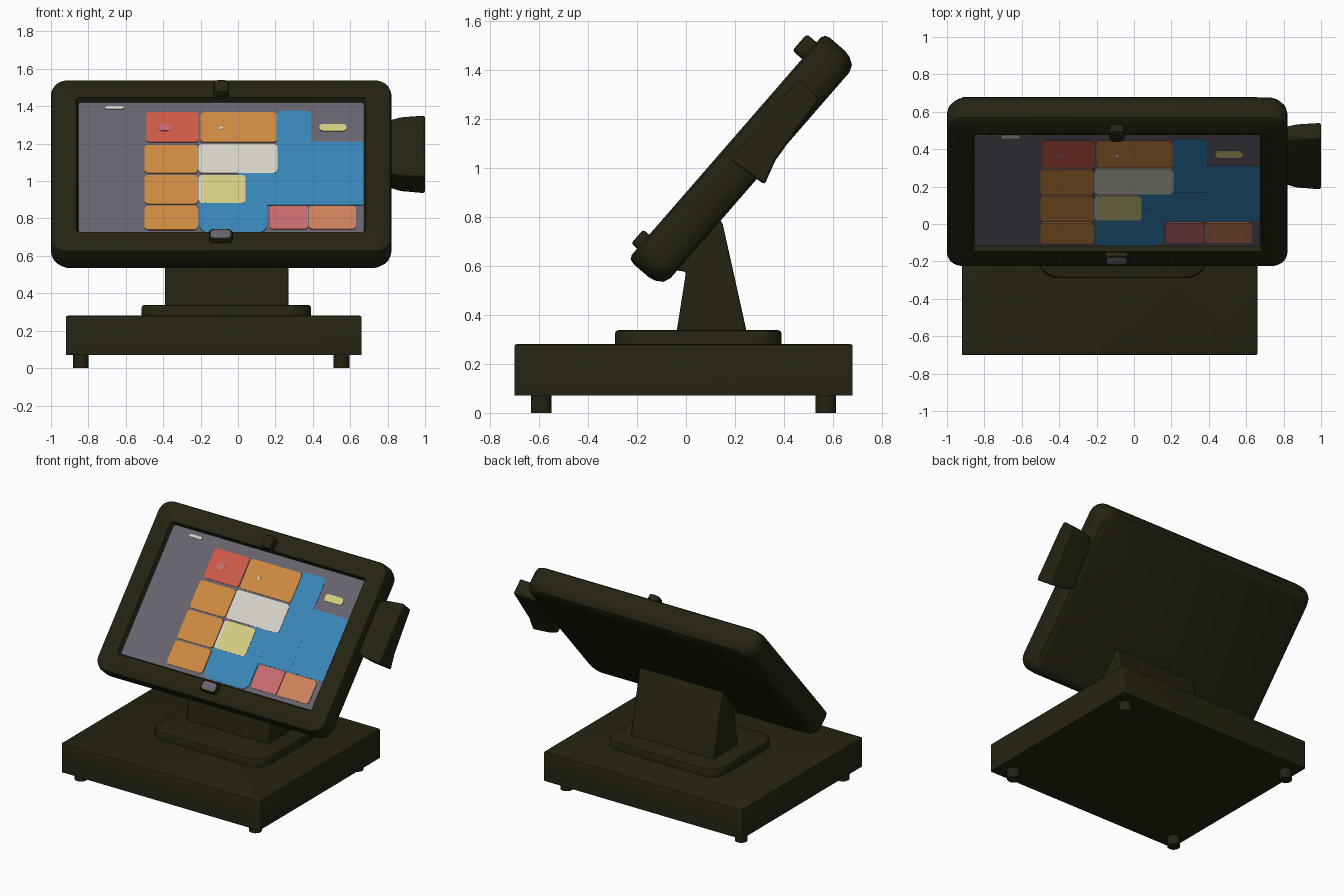
import bpy, bmesh, math
from mathutils import Vector

cube = bpy.data.objects.get("Cube")
if cube:
    bpy.data.objects.remove(cube, do_unlink=True)

TILT = math.radians(49)      # lean of the display
SCREEN = 0.56                # screen depth along the display normal


def material(name, r, g, b):
    m = bpy.data.materials.new(name)
    col = [(c / 255 / 12.92 if c < 11 else ((c / 255 + 0.055) / 1.055) ** 2.4)
           for c in (r, g, b)] + [1]
    m.diffuse_color = col
    m.use_nodes = True
    node = m.node_tree.nodes["Principled BSDF"]
    node.inputs["Base Color"].default_value = col
    node.inputs["Roughness"].default_value = 0.7
    return m


dark = material("dark olive", 37, 35, 17)
grey = material("screen grey", 105, 100, 111)
blue = material("blue", 56, 134, 184)
orange = material("orange", 207, 139, 66)
red = material("red", 206, 91, 72)
white = material("off white", 214, 211, 200)
yellow = material("pale yellow", 214, 206, 130)
pink = material("pink", 200, 108, 112)
salmon = material("salmon", 208, 130, 92)


def finish(name, bm, mats, tilt=False):
    bmesh.ops.recalc_face_normals(bm, faces=bm.faces)
    me = bpy.data.meshes.new(name)
    bm.to_mesh(me)
    bm.free()
    for m in mats:
        me.materials.append(m)
    me.shade_smooth()
    me.set_sharp_from_angle(angle=math.radians(35))
    ob = bpy.data.objects.new(name, me)
    bpy.context.collection.objects.link(ob)
    if tilt:
        ob.rotation_euler.x = TILT
    return ob


def rounded_loop(x0, x1, y0, y1, r, z, steps=6):
    pts = []
    for k, (cx, cy) in enumerate([(x1 - r, y1 - r), (x0 + r, y1 - r),
                                  (x0 + r, y0 + r), (x1 - r, y0 + r)]):
        for i in range(steps + 1):
            a = math.pi / 2 * (k + i / steps)
            pts.append(Vector((cx + r * math.cos(a), cy + r * math.sin(a), z)))
    return pts


def loft(name, rect, rings, mat, cap=None, tilt=False):
    """Stack rounded rectangles given as (inset, corner radius, height)."""
    x0, x1, y0, y1 = rect
    bm = bmesh.new()
    loops = [[bm.verts.new(p) for p in
              rounded_loop(x0 + d, x1 - d, y0 + d, y1 - d, r, z)]
             for d, r, z in rings]
    for a, b in zip(loops, loops[1:]):
        for i in range(len(a)):
            j = (i + 1) % len(a)
            bm.faces.new((a[i], a[j], b[j], b[i]))
    bm.faces.new(loops[0][::-1])
    top = bm.faces.new(loops[-1])
    if cap:
        top.material_index = 1
    return finish(name, bm, [mat, cap] if cap else [mat], tilt)


def block(name, rect, z0, z1, r, mat, soft=0.008, cap=None, tilt=False):
    rings = [(0, r, z0), (0, r, z1 - soft), (soft * 0.3, r, z1 - soft * 0.3),
             (soft, r, z1)]
    return loft(name, rect, rings, mat, cap, tilt)


def side_prism(name, profile, sections, mat, soft):
    """Extrude a (y, z) profile through (x, scale) sections."""
    c = sum((Vector(p) for p in profile), Vector((0, 0))) / len(profile)
    bm = bmesh.new()
    loops = []
    for x, s in sections:
        pts = [c + (Vector(p) - c) * s for p in profile]
        loops.append([bm.verts.new((x, p.x, p.y)) for p in pts])
    for a, b in zip(loops, loops[1:]):
        for i in range(len(a)):
            j = (i + 1) % len(a)
            bm.faces.new((a[i], a[j], b[j], b[i]))
    bm.faces.new(loops[0])
    bm.faces.new(loops[-1])
    ob = finish(name, bm, [mat])
    bev = ob.modifiers.new("soft edges", "BEVEL")
    bev.width = soft
    bev.segments = 2
    bev.limit_method = "ANGLE"
    return ob


# Base box, feet and swivel plate
block("base", (-0.92, 0.66, -0.70, 0.68), 0.07, 0.28, 0.008, dark)
for sx, x in (("right", -0.84), ("left", 0.553)):
    for sy, y in (("front", -0.59), ("back", 0.57)):
        r = 0.042
        block(f"foot_{sy}_{sx}", (x - r, x + r, y - r, y + r), 0, 0.08, r - 0.001, dark, 0)
block("swivel_plate", (-0.515, 0.39, -0.29, 0.39), 0.27, 0.338, 0.11, dark, 0.015)

# Tapered stem
side_prism("stem", [(-0.04, 0.32), (0.25, 0.32), (0.15, 0.77), (0.10, 0.85),
                    (-0.02, 0.68), (-0.06, 0.585), (0.0, 0.575)],
           [(-0.39, 1), (0.27, 1)], dark, 0.008)

# Display housing with recessed screen
housing = (-1.0, 0.82, 0.318, 1.54)
loft("display_housing", housing,
     [(0.055, 0.06, 0.408), (0.025, 0.08, 0.42), (0.006, 0.09, 0.45), (0, 0.09, 0.48),
      (0, 0.09, 0.56), (0.006, 0.085, 0.58), (0.022, 0.075, 0.59),
      (0.135, 0.02, 0.59), (0.146, 0.015, SCREEN)], dark, grey, True)

# Knobs on the bezel
block("top_knob", (-0.13, -0.05, 1.40, 1.49), 0.58, 0.642, 0.025, dark, 0.012, tilt=True)
block("bottom_knob", (-0.155, -0.03, 0.375, 0.45), 0.58, 0.622, 0.02, dark, 0.01, grey, True)

# Card reader on the left edge
side_prism("card_reader", [(0.18, 1.03), (0.32, 0.93), (0.365, 1.03), (0.545, 1.28),
                           (0.465, 1.355), (0.42, 1.315)],
           [(0.79, 0.84), (0.87, 0.95), (1.0, 1)], dark, 0.012)


# Painted screen tiles, sized by x range and front height range
def tile(name, x0, x1, z0, z1, mat, lift=0.005, r=0.022):
    s, c = math.sin(TILT), math.cos(TILT)
    y0, y1 = ((z - SCREEN * c) / s for z in (z0, z1))
    r = min(r, (x1 - x0) / 2.01, (y1 - y0) / 2.01)
    loft(name, (x0, x1, y0, y1), [(0, r, SCREEN - 0.001), (0, r, SCREEN + lift)],
         mat, tilt=True)


tile("blue_column", 0.205, 0.39, 0.95, 1.375, blue, 0.002, 0.03)
tile("blue_panel", 0.205, 0.672, 0.87, 1.21, blue, 0.0025, 0.01)
tile("blue_middle", 0.0, 0.4, 0.87, 1.045, blue, 0.003, 0.01)
tile("blue_lower", -0.205, 0.155, 0.722, 0.95, blue, 0.0035, 0.05)
tile("red_tile", -0.49, -0.21, 1.205, 1.365, red)
tile("orange_top_tile", -0.2, 0.207, 1.205, 1.365, orange)
for i, (z0, z1) in enumerate([(1.04, 1.19), (0.875, 1.03), (0.737, 0.865)]):
    tile(f"orange_side_tile_{i + 1}", -0.5, -0.215, z0, z1, orange)
tile("white_tile", -0.21, 0.21, 1.04, 1.195, white)
tile("white_tile_edge", -0.21, -0.1, 0.88, 1.03, white, 0.004)
tile("yellow_tile", -0.19, 0.04, 0.88, 1.03, yellow)
tile("pink_tile", 0.17, 0.375, 0.74, 0.865, pink)
tile("salmon_tile", 0.38, 0.63, 0.74, 0.865, salmon)
tile("yellow_label", 0.435, 0.58, 1.265, 1.303, yellow)
tile("white_mark", -0.71, -0.61, 1.383, 1.397, white)
tile("red_tile_dot", -0.425, -0.36, 1.265, 1.298, pink, 0.007)
tile("orange_tile_dot", -0.1, -0.08, 1.272, 1.288, white, 0.007)
